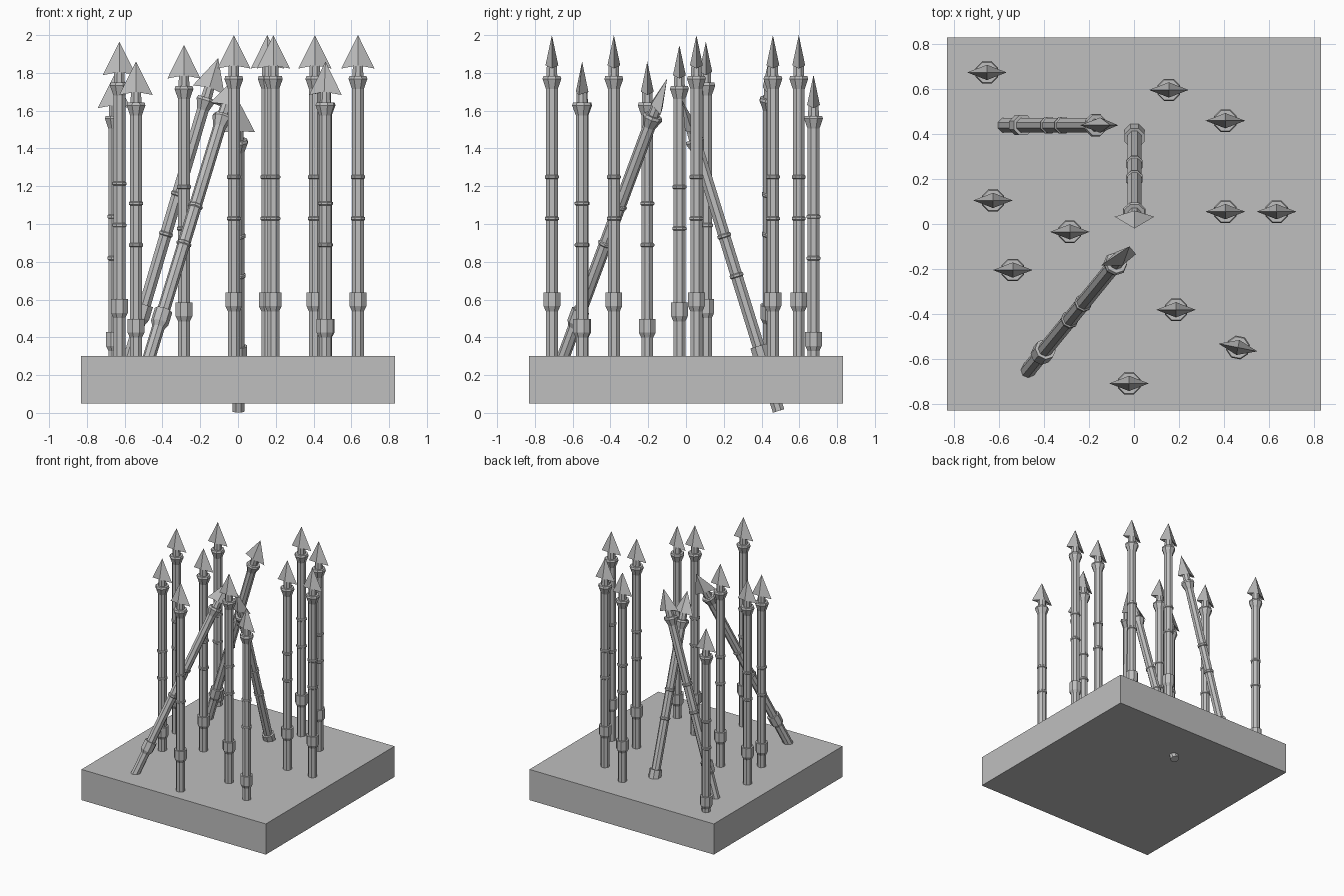
import bpy, bmesh, math
from mathutils import Vector, Matrix

if "Cube" in bpy.data.objects:
    bpy.data.objects.remove(bpy.data.objects["Cube"])

grey = bpy.data.materials.new("stone grey")
grey.diffuse_color = (0.52, 0.52, 0.52, 1)
grey.use_nodes = True
grey.node_tree.nodes["Principled BSDF"].inputs["Base Color"].default_value = grey.diffuse_color

SIDES = 8
R = 0.034
# radius / distance from the tip: shaft, lower sleeve, two rings, flared socket, neck
PROFILE = [
    (R, -1.722), (R, -1.462), (0.048, -1.435), (0.048, -1.362), (R, -1.362),
    (R, -0.982), (0.040, -0.977), (0.040, -0.965), (R, -0.960),
    (R, -0.762), (0.040, -0.757), (0.040, -0.745), (R, -0.740),
    (R, -0.285), (0.054, -0.232), (0.049, -0.217), (0.031, -0.217), (0.029, -0.155),
]


def add_object(name, bm, matrix=Matrix()):
    bmesh.ops.recalc_face_normals(bm, faces=bm.faces)
    mesh = bpy.data.meshes.new(name)
    bm.to_mesh(mesh)
    bm.free()
    mesh.materials.append(grey)
    ob = bpy.data.objects.new(name, mesh)
    ob.matrix_world = matrix
    bpy.context.collection.objects.link(ob)
    return ob


def shaft_bmesh():
    bm = bmesh.new()
    rings = []
    for r, z in PROFILE:
        rings.append([bm.verts.new((r * math.cos(a), r * math.sin(a), z))
                      for a in (2 * math.pi * (i + 0.5) / SIDES for i in range(SIDES))])
    for lo, hi in zip(rings, rings[1:]):
        for i in range(SIDES):
            j = (i + 1) % SIDES
            bm.faces.new((lo[i], lo[j], hi[j], hi[i]))
    bm.faces.new(rings[0])
    bm.faces.new(rings[-1])
    return bm


def head_bmesh():
    # barbed four-sided point with a hollowed underside
    bm = bmesh.new()
    tip = bm.verts.new((0, 0, 0))
    under = bm.verts.new((0, 0, -0.145))
    rim = [bm.verts.new(p) for p in ((0.088, 0, -0.177), (0, 0.034, -0.16),
                                     (-0.088, 0, -0.177), (0, -0.034, -0.16))]
    for i in range(4):
        a, b = rim[i], rim[(i + 1) % 4]
        bm.faces.new((a, b, tip))
        bm.faces.new((b, a, under))
    return bm


def spear(n, tip, axis=(0, 0, 1), barb=(1, 0, 0)):
    z = Vector(axis).normalized()
    x = Vector(barb)
    x = (x - z * x.dot(z)).normalized()
    m = Matrix((x, z.cross(x), z)).transposed().to_4x4()
    m.translation = Vector(tip)
    add_object(f"spear_shaft_{n}", shaft_bmesh(), m)
    add_object(f"spear_head_{n}", head_bmesh(), m)


# base slab
bm = bmesh.new()
bmesh.ops.create_cube(bm, size=1, matrix=Matrix.Translation((0, 0, 0.175))
                      @ Matrix.Diagonal((1.664, 1.66, 0.25, 1)))
add_object("base_slab", bm)

# upright spears: tip positions
UPRIGHT = [
    (-0.655, 0.675, 1.79), (0.155, 0.597, 2.0), (0.407, 0.46, 2.0),
    (0.407, 0.055, 2.0), (0.635, 0.055, 2.0), (-0.628, 0.105, 1.965),
    (-0.286, -0.035, 1.947), (-0.54, -0.205, 1.86), (0.187, -0.382, 2.0),
    (-0.022, -0.71, 2.0),
]
for n, tip in enumerate(UPRIGHT, 1):
    spear(n, tip)
spear(11, (0.463, -0.55, 1.86), barb=(1, -0.2, 0))

# leaning spears
spear(12, (-0.105, 0.44, 1.878), (0.297, 0, 1))
spear(13, (0.002, -0.02, 1.655), (0, -0.31, 1))
spear(14, (-0.02, -0.10, 1.77), (0.305, 0.373, 1), (1, 0.33, -0.4))
